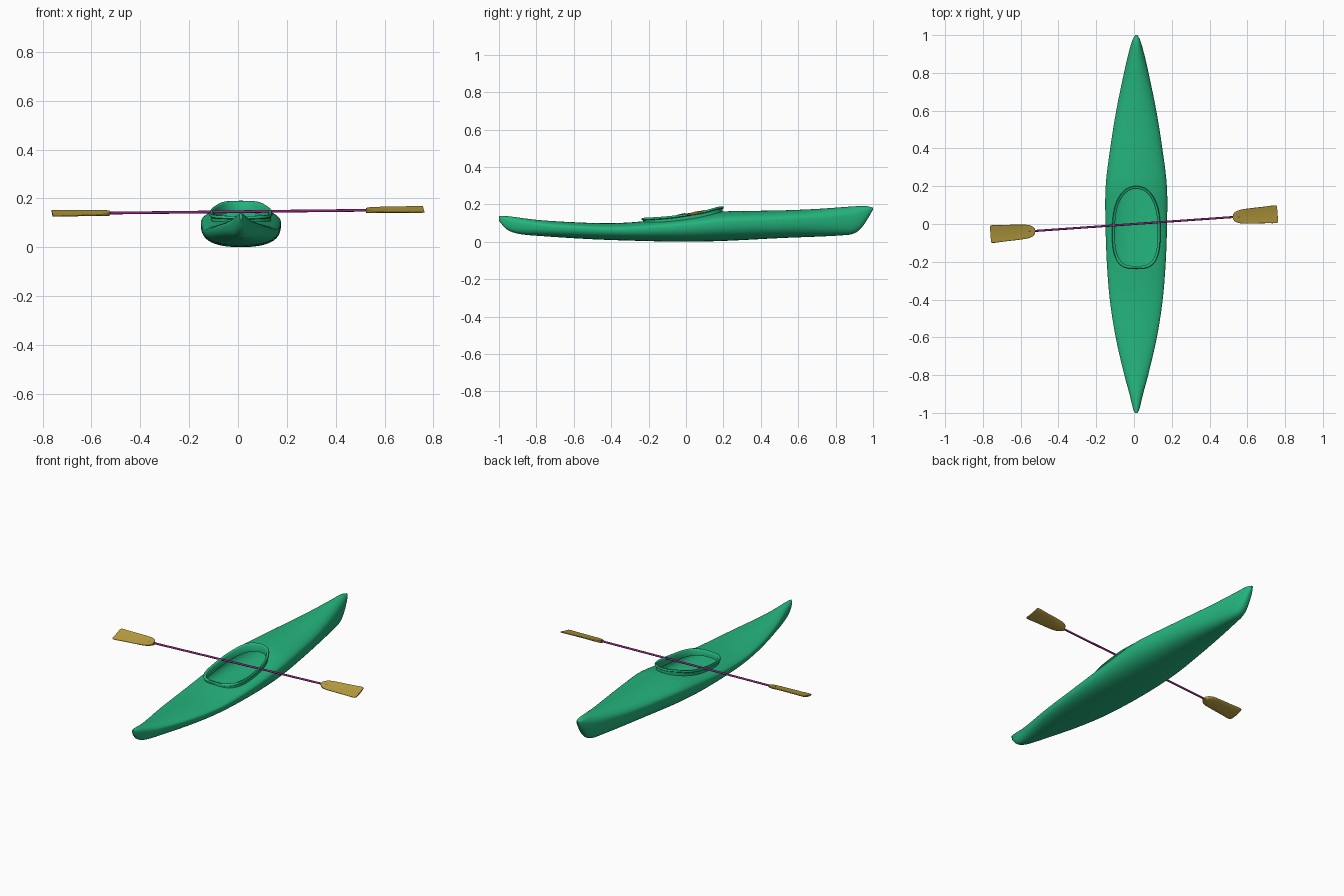
import bpy, bmesh, math
from mathutils import Matrix, Vector

if "Cube" in bpy.data.objects:
    bpy.data.objects.remove(bpy.data.objects["Cube"])

CX = 0.012  # hull centre line


def material(name, rgb):
    m = bpy.data.materials.new(name)
    m.diffuse_color = (*rgb, 1)
    m.use_nodes = True
    m.node_tree.nodes["Principled BSDF"].inputs["Base Color"].default_value = m.diffuse_color
    return m


GREEN = material("hull_green", (0.018, 0.46, 0.205))
YELLOW = material("blade_yellow", (0.48, 0.34, 0.05))
PURPLE = material("shaft_purple", (0.30, 0.02, 0.22))


def curve(pts, x):
    """Smooth interpolation through a few (position, value) points."""
    n = len(pts)
    i = max(j for j in range(n - 1) if j == 0 or pts[j][0] <= x)

    def slope(k):
        a, b = pts[max(k - 1, 0)], pts[min(k + 1, n - 1)]
        return (b[1] - a[1]) / (b[0] - a[0])
    (x0, y0), (x1, y1) = pts[i], pts[i + 1]
    h = x1 - x0
    t = min(max((x - x0) / h, 0), 1)
    return ((2*t**3 - 3*t**2 + 1) * y0 + (t**3 - 2*t**2 + t) * h * slope(i)
            + (3*t**2 - 2*t**3) * y1 + (t**3 - t**2) * h * slope(i + 1))


def power(v, e):
    return math.copysign(abs(v) ** e, v)


def loft(name, rings, mat, loop=False, matrix=None, angle=40):
    """Skin closed rings; cap both ends, or join them when loop is set."""
    bm = bmesh.new()
    vs = [[bm.verts.new(p) for p in r] for r in rings]
    n = len(vs[0])
    for i in range(len(vs) if loop else len(vs) - 1):
        a, b = vs[i], vs[(i + 1) % len(vs)]
        for j in range(n):
            k = (j + 1) % n
            bm.faces.new((a[j], a[k], b[k], b[j]))
    if not loop:
        bm.faces.new(vs[0])
        bm.faces.new(vs[-1])
    bmesh.ops.recalc_face_normals(bm, faces=bm.faces)
    if matrix:
        bm.transform(matrix)
    me = bpy.data.meshes.new(name)
    bm.to_mesh(me)
    bm.free()
    me.materials.append(mat)
    ob = bpy.data.objects.new(name, me)
    bpy.context.collection.objects.link(ob)
    smooth(ob, angle)
    return ob


def smooth(ob, angle):
    bpy.ops.object.select_all(action='DESELECT')
    ob.select_set(True)
    bpy.context.view_layer.objects.active = ob
    bpy.ops.object.shade_smooth_by_angle(angle=math.radians(angle))


# Hull profiles along y: half width, deck ridge and keel
WIDTH = [(-1, .006), (-.985, .015), (-.9, .036), (-.8, .063), (-.6, .109), (-.4, .140),
         (-.2, .156), (0, .163), (.2, .162), (.4, .138), (.6, .106), (.8, .065),
         (.9, .042), (.975, .02), (1, .006)]
DECK = [(-1, .139), (-.95, .137), (-.8, .118), (-.6, .105), (-.4, .10), (-.25, .108),
        (0, .135), (.2, .162), (.3, .165), (.5, .168), (.7, .176), (.9, .19),
        (.96, .192), (1, .183)]
KEEL = [(-1, .112), (-.96, .068), (-.9, .044), (-.8, .033), (-.5, .014), (-.2, .004),
        (0, .001), (.2, .005), (.5, .02), (.85, .036), (.91, .05), (.95, .09), (1, .172)]


def section(y, inset=0.0, n=48):
    w = curve(WIDTH, y) - inset
    d, k = curve(DECK, y) - inset, curve(KEEL, y) + inset
    g = k + 0.65 * (d - k)
    ring = []
    for i in range(n):
        a = 2 * math.pi * i / n
        c, s = math.cos(a), math.sin(a)
        if s >= 0:   # domed deck
            ring.append((CX + w * c, y, g + (d - g) * s))
        else:        # fuller, flat-bottomed hull
            ring.append((CX + w * power(c, .8), y, g + (g - k) * power(s, .8)))
    return ring


def deck_z(x, y):
    w, d, k = curve(WIDTH, y), curve(DECK, y), curve(KEEL, y)
    g = k + 0.65 * (d - k)
    return g + (d - g) * math.sqrt(max(0, 1 - ((x - CX) / w) ** 2))


def cut(ob, cutter):
    mod = ob.modifiers.new("cut", 'BOOLEAN')
    mod.operation = 'DIFFERENCE'
    mod.solver = 'EXACT'
    mod.object = cutter
    bpy.ops.object.select_all(action='DESELECT')
    ob.select_set(True)
    bpy.context.view_layer.objects.active = ob
    bpy.ops.object.modifier_apply(modifier=mod.name)
    bpy.data.objects.remove(cutter)


# Cockpit outline, squarer at the back and rounder toward the bow
def outline(inset, n=96):
    pts = []
    for i in range(n):
        a = 2 * math.pi * i / n
        c, s = math.cos(a), math.sin(a)
        e = .9 if s > 0 else .62
        x = (.128 - inset) * power(c, e) * (1 - .07 * s)
        pts.append((CX + x, -.018 + (.219 - inset) * power(s, .8)))
    return pts


# Hull, hollowed and opened at the cockpit
stations = [-math.cos(math.pi * i / 80) for i in range(81)]
hull = loft("hull", [section(y) for y in stations], GREEN)
cut(hull, loft("cavity", [section(-.5 + 1.1 * i / 30, .01) for i in range(31)], GREEN))
cut(hull, loft("opening", [[(x, y, z) for x, y in outline(.010)] for z in (.06, .3)], GREEN))
smooth(hull, 40)

# Cockpit coaming: upright wall with an outward lip
RIM = [(-.24, .128), (-.1, .137), (0, .15), (.1, .168), (.17, .187), (.21, .191)]
LIP = [(.015, -.004), (.011, 0), (.003, 0), (0, -.004), (0, -.010), (.006, -.014)]
lines = []
for off, dz in [(.015, None)] + LIP + [(.006, None)]:
    line = []
    for x, y in outline(off):
        z = deck_z(x, y) - .015 if dz is None else curve(RIM, y) + dz
        line.append((x, y, z))
    lines.append(line)
loft("cockpit_coaming", lines, GREEN, loop=True, angle=50)

# Paddle, slightly turned across the cockpit
pose = (Matrix.Translation((0, 0, .146)) @ Matrix.Rotation(.07, 4, 'Z')
        @ Matrix.Rotation(-.0108, 4, 'Y'))


def circle(x, r, n=16):
    return [(x, r * math.cos(2 * math.pi * i / n), r * math.sin(2 * math.pi * i / n))
            for i in range(n)]


loft("paddle_shaft", [circle(-.56, .0055), circle(.56, .0055)], PURPLE, matrix=pose)

BLADE = [(.525, .012), (.535, .025), (.56, .036), (.60, .041), (.70, .046),
         (.752, .049), (.762, .044)]
tilt = Matrix.Rotation(math.radians(15), 4, 'X')
for side, name in ((1, "right_blade"), (-1, "left_blade")):
    rings = []
    for i in range(33):
        x = .525 + .237 * i / 32
        w = curve(BLADE, x)
        t = .0085 - .0045 * min(1, (x - .525) / .09)
        ring = []
        for j in range(24):
            a = 2 * math.pi * j / 24
            c, s = math.cos(a), math.sin(a)
            ring.append((side * x, w * power(c, .8), t * power(s, .7) + .004 * c * c - .002))
        rings.append(ring)
    loft(name, rings, YELLOW, matrix=pose @ tilt)
